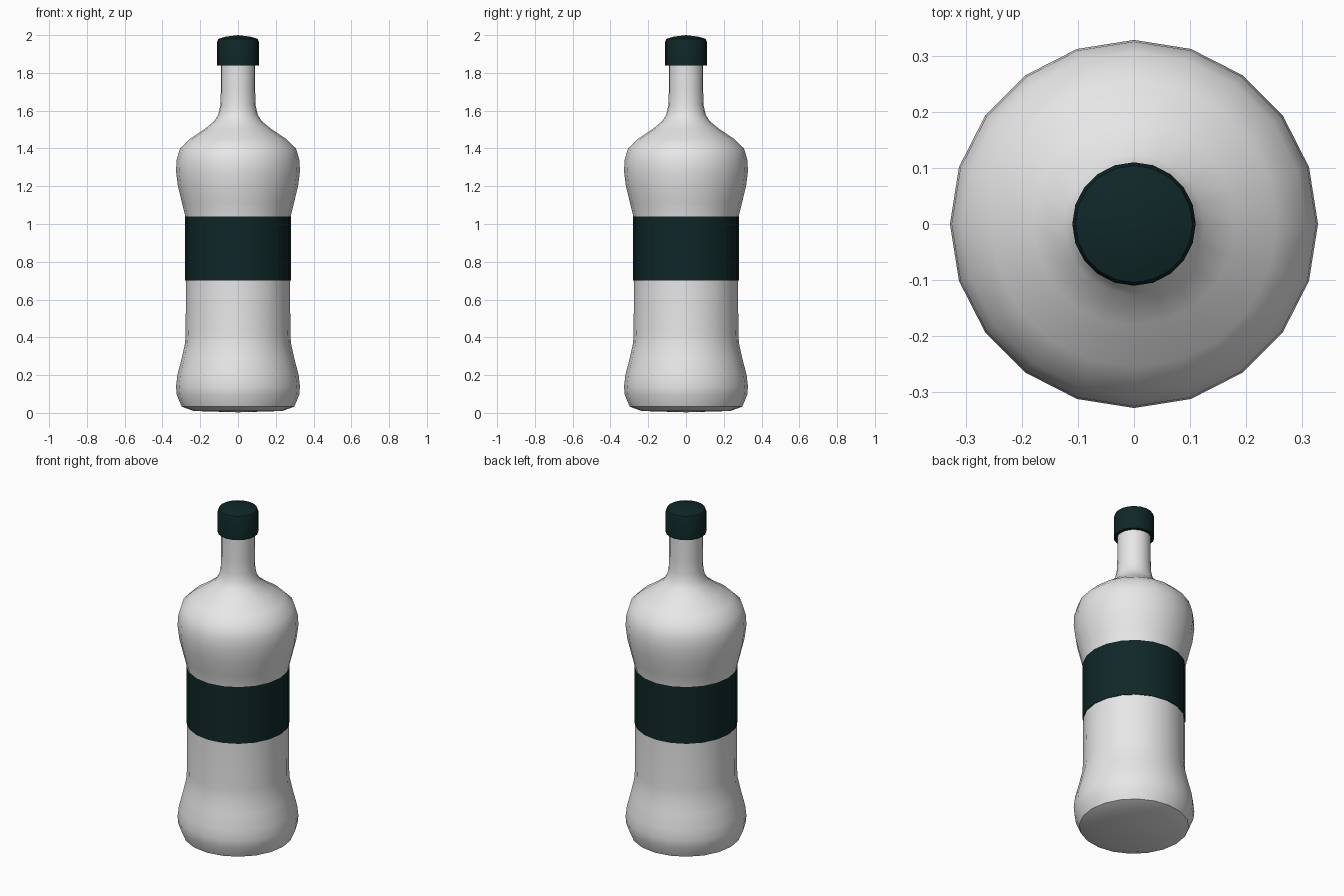
import bpy, bmesh, math

if "Cube" in bpy.data.objects:
    bpy.data.objects.remove(bpy.data.objects["Cube"])

SIDES = 20

def material(name, rgb):
    m = bpy.data.materials.new(name)
    m.diffuse_color = (*rgb, 1)
    m.use_nodes = True
    m.node_tree.nodes["Principled BSDF"].inputs["Base Color"].default_value = m.diffuse_color
    return m

def lathe(name, profile, mat, angle=40):
    """Revolve (radius, height) points around z; radius 0 makes a pole."""
    bm = bmesh.new()
    rings = []
    for r, z in profile:
        if r == 0:
            rings.append([bm.verts.new((0, 0, z))] * SIDES)
        else:
            rings.append([bm.verts.new((r * math.cos(i * math.tau / SIDES),
                                        r * math.sin(i * math.tau / SIDES), z))
                          for i in range(SIDES)])
    for a, b in zip(rings, rings[1:]):
        for i in range(SIDES):
            j = (i + 1) % SIDES
            bm.faces.new(dict.fromkeys((a[i], a[j], b[j], b[i])))
    bmesh.ops.recalc_face_normals(bm, faces=bm.faces)
    me = bpy.data.meshes.new(name)
    bm.to_mesh(me)
    bm.free()
    me.materials.append(mat)
    ob = bpy.data.objects.new(name, me)
    bpy.context.collection.objects.link(ob)
    bpy.ops.object.select_all(action='DESELECT')
    ob.select_set(True)
    bpy.context.view_layer.objects.active = ob
    bpy.ops.object.shade_smooth_by_angle(angle=math.radians(angle))
    return ob

glass = material("pale_grey", (0.8, 0.8, 0.8))
dark = material("dark_green", (0.005, 0.02, 0.021))

# Bottle body: base, waist, shoulder and neck
lathe("bottle_body", [
    (0, 0.003), (0.235, 0.01), (0.298, 0.033), (0.324, 0.095), (0.328, 0.14),
    (0.321, 0.20), (0.298, 0.29), (0.281, 0.365), (0.277, 0.42),
    (0.276, 0.70), (0.276, 1.00), (0.281, 1.05), (0.296, 1.11), (0.318, 1.20),
    (0.328, 1.28), (0.325, 1.34), (0.307, 1.40), (0.255, 1.45),
    (0.18, 1.50), (0.125, 1.545), (0.104, 1.58), (0.094, 1.625),
    (0.091, 1.70), (0.091, 1.86), (0, 1.86)], glass)

# Label band wrapped round the waist
lathe("label", [(0.272, 0.70), (0.28, 0.70), (0.28, 1.047), (0.272, 1.047)], dark)

# Screw cap with a slightly domed top
lathe("cap", [(0, 1.84), (0.11, 1.84), (0.11, 1.965), (0.104, 1.98),
              (0.07, 1.991), (0, 2.0)], dark)
